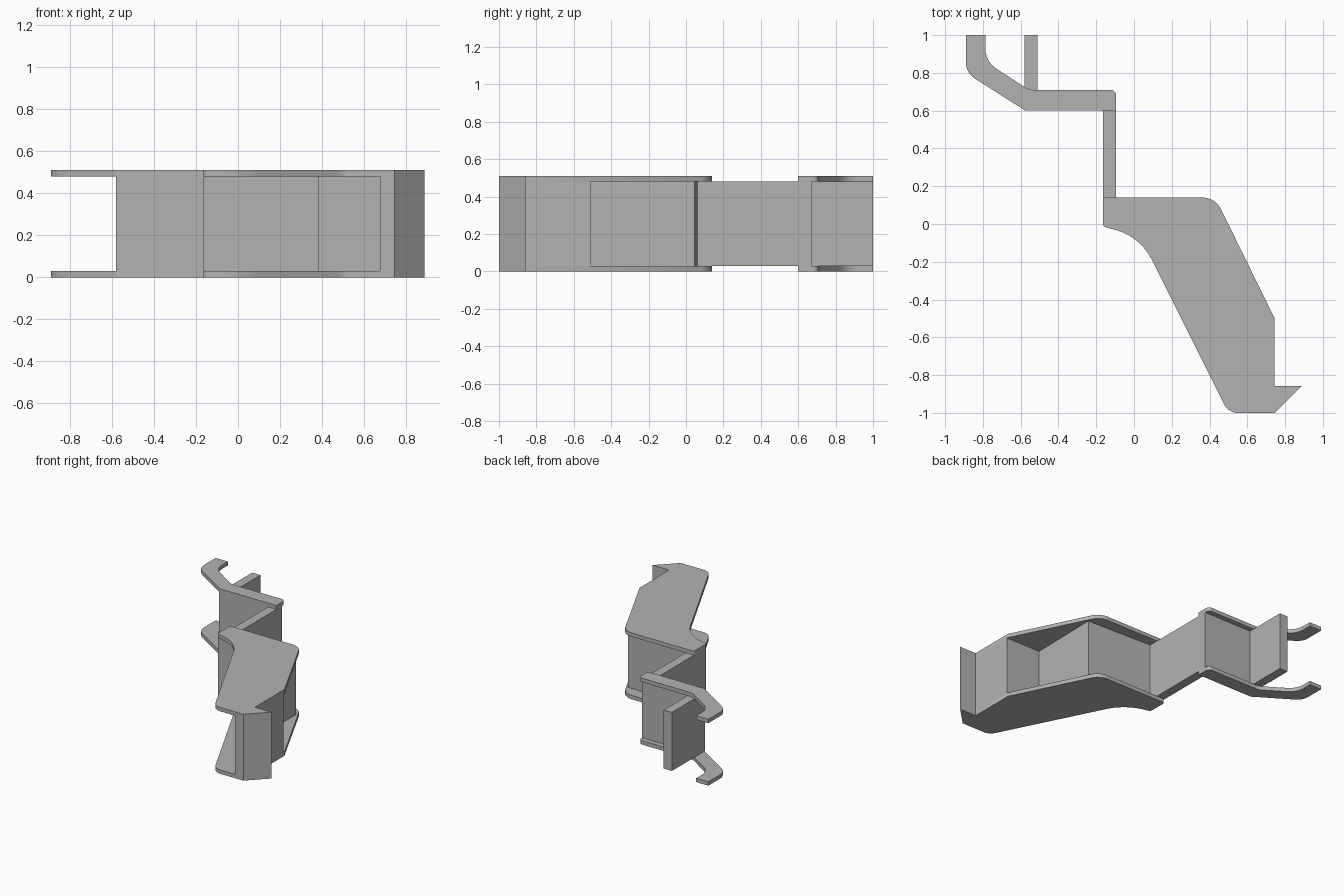
import bpy
import bmesh
import math
from mathutils import Vector

if "Cube" in bpy.data.objects:
    bpy.data.objects.remove(bpy.data.objects["Cube"], do_unlink=True)

HEIGHT = 0.51
SKIN = 0.03

grey = bpy.data.materials.new("plain grey")
grey.use_nodes = True
colour = (0.45, 0.45, 0.45, 1)
grey.diffuse_color = colour
grey.node_tree.nodes["Principled BSDF"].inputs["Base Color"].default_value = colour


def rounded(corners, steps=10):
    """Outline from (x, y, radius) corners, each with a tangent arc."""
    outline = []
    for i, (x, y, r) in enumerate(corners):
        p = Vector((x, y))
        if r == 0:
            outline.append(p)
            continue
        a = (Vector(corners[i - 1][:2]) - p).normalized()
        b = (Vector(corners[(i + 1) % len(corners)][:2]) - p).normalized()
        half = a.angle(b) / 2
        centre = p + (a + b).normalized() * (r / math.sin(half))
        start = p + a * (r / math.tan(half)) - centre
        end = p + b * (r / math.tan(half)) - centre
        sweep = math.atan2(start.x * end.y - start.y * end.x, start.dot(end))
        for k in range(steps + 1):
            t = sweep * k / steps
            c, s = math.cos(t), math.sin(t)
            outline.append(centre + Vector((start.x * c - start.y * s,
                                            start.x * s + start.y * c)))
    return outline


def prism(name, outline, low, high):
    """Extrude a plan outline between two heights."""
    bm = bmesh.new()
    face = bm.faces.new([bm.verts.new((p[0], p[1], low)) for p in outline])
    top = bmesh.ops.extrude_face_region(bm, geom=[face])["geom"]
    verts = [v for v in top if isinstance(v, bmesh.types.BMVert)]
    bmesh.ops.translate(bm, verts=verts, vec=(0, 0, high - low))
    bmesh.ops.recalc_face_normals(bm, faces=bm.faces)
    mesh = bpy.data.meshes.new(name)
    bm.to_mesh(mesh)
    bm.free()
    mesh.materials.append(grey)
    obj = bpy.data.objects.new(name, mesh)
    bpy.context.collection.objects.link(obj)
    bpy.ops.object.select_all(action="DESELECT")
    obj.select_set(True)
    bpy.context.view_layer.objects.active = obj
    bpy.ops.object.shade_smooth_by_angle(angle=math.radians(30))
    return obj


# Wide front plate with a concave shoulder
arm = rounded([
    (-0.165, 0.14, 0.015), (-0.165, -0.015, 0.025), (0.03, -0.06, 0.31),
    (0.5, -1, 0.08), (0.745, -1, 0), (0.745, -0.5, 0), (0.43, 0.14, 0.11),
])

# Narrow rear plate ending in a bent prong
prong = rounded([
    (-0.89, 1, 0), (-0.89, 0.8, 0.1), (-0.575, 0.6, 0.03), (-0.095, 0.6, 0),
    (-0.095, 0.71, 0.03), (-0.555, 0.71, 0.1), (-0.787, 0.86, 0.13), (-0.787, 1, 0),
])

for side, low in (("lower", 0), ("upper", HEIGHT - SKIN)):
    prism(side + "_arm_plate", arm, low, low + SKIN)
    prism(side + "_prong_plate", prong, low, low + SKIN)

# Zigzag wall joining the plates
wall = [
    (0.675, -1), (0.745, -1), (0.745, -0.51), (0.45, -0.51), (0.46, 0.045),
    (-0.095, 0.065), (-0.095, 0.67), (-0.51, 0.67), (-0.51, 1), (-0.58, 1),
    (-0.58, 0.6), (-0.165, 0.6), (-0.165, -0.005), (0.38, -0.005),
    (0.38, -0.58), (0.675, -0.58),
]
prism("zigzag_wall", wall, SKIN, HEIGHT - SKIN)

# Full height catch on the front corner
prism("catch_lip", [(0.745, -1), (0.887, -0.858), (0.745, -0.858)], 0, HEIGHT)
